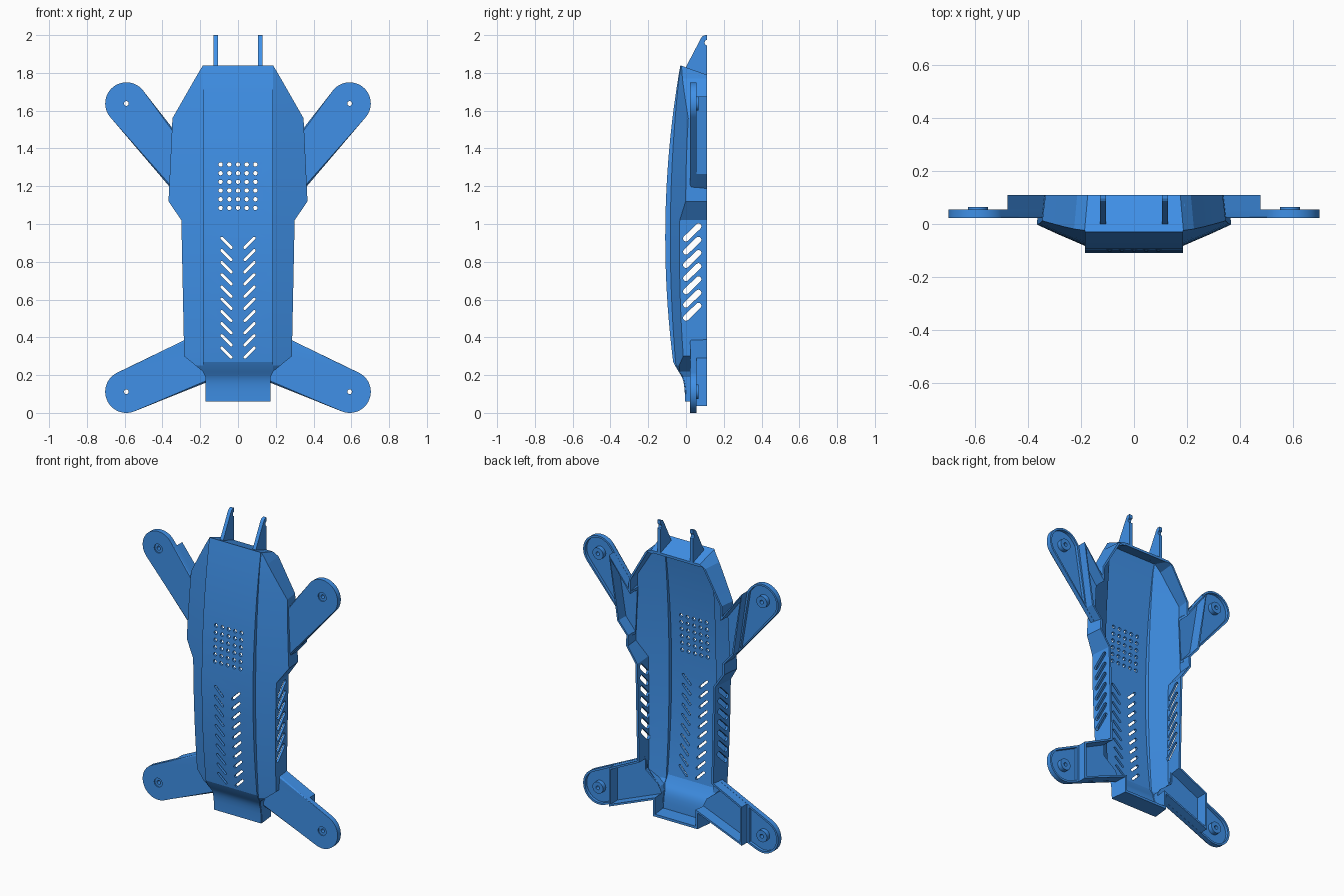
import bpy, bmesh
from math import sin, cos, pi, radians, atan2
from mathutils import Vector

if "Cube" in bpy.data.objects:
    bpy.data.objects.remove(bpy.data.objects["Cube"])

T = 0.016      # shell thickness
BACK = 0.11    # rear rim

blue = bpy.data.materials.new("blue_plastic")
blue.diffuse_color = (0.05, 0.28, 0.80, 1)
blue.use_nodes = True
blue.node_tree.nodes["Principled BSDF"].inputs["Base Color"].default_value = blue.diffuse_color


def make_object(name, bm):
    bmesh.ops.recalc_face_normals(bm, faces=bm.faces)
    mesh = bpy.data.meshes.new(name)
    bm.to_mesh(mesh)
    bm.free()
    mesh.materials.append(blue)
    ob = bpy.data.objects.new(name, mesh)
    bpy.context.collection.objects.link(ob)
    return ob


def prism(name, outlines, lo, hi, axis='y', bevel=0):
    """Extrude one or more outlines along x (y,z points) or y (x,z points)."""
    bm = bmesh.new()
    for pts in outlines:
        place = (lambda p, d: (d, p[0], p[1])) if axis == 'x' else (lambda p, d: (p[0], d, p[1]))
        a = [bm.verts.new(place(p, lo)) for p in pts]
        b = [bm.verts.new(place(p, hi)) for p in pts]
        front = bm.faces.new(a)
        bm.faces.new(b[::-1])
        for i in range(len(a)):
            j = (i + 1) % len(a)
            bm.faces.new((a[i], b[i], b[j], a[j]))
        if bevel:
            bmesh.ops.bevel(bm, geom=list(front.edges), offset=bevel, segments=3,
                            profile=0.5, affect='EDGES')
    return make_object(name, bm)


def mirror(ob):
    ob.modifiers.new("mirror", 'MIRROR')
    return ob


def apply_all(ob):
    bpy.context.view_layer.objects.active = ob
    for m in list(ob.modifiers):
        bpy.ops.object.modifier_apply(modifier=m.name)


def cut(ob, cutter, keep=False):
    m = ob.modifiers.new("cut", 'BOOLEAN')
    m.operation, m.solver, m.object = 'DIFFERENCE', 'EXACT', cutter
    apply_all(ob)
    if not keep:
        bpy.data.objects.remove(cutter)


def smooth(ob, deg):
    bpy.ops.object.select_all(action='DESELECT')
    ob.select_set(True)
    bpy.context.view_layer.objects.active = ob
    bpy.ops.object.shade_smooth_by_angle(angle=radians(deg))


def interp(table, z):
    for (z0, v0), (z1, v1) in zip(table, table[1:]):
        if z <= z1:
            return v0 + (v1 - v0) * max(0, (z - z0) / (z1 - z0))
    return table[-1][1]


def arc(c, r, a0, a1, n):
    return [(c[0] + r * cos(a0 + (a1 - a0) * i / n), c[1] + r * sin(a0 + (a1 - a0) * i / n))
            for i in range(n + 1)]


def circle(c, r, n=20):
    return arc(c, r, 0, 2 * pi, n)[:-1]


def capsule(c, dx, dz, r):
    a = atan2(dz, dx)
    return (arc((c[0] + dx, c[1] + dz), r, a - pi / 2, a + pi / 2, 8)
            + arc((c[0] - dx, c[1] - dz), r, a + pi / 2, a + 3 * pi / 2, 8))


def inset(pts, d):
    """Mitred inward offset of a clockwise outline."""
    out, n = [], len(pts)
    for i in range(n):
        p, q, s = (Vector(pts[k % n]) for k in (i - 1, i, i + 1))
        u, v = (q - p).normalized(), (s - q).normalized()
        n1, n2 = Vector((u.y, -u.x)), Vector((v.y, -v.x))
        m = n1 + n2
        out.append(tuple(q + m * (d / max(0.3, m.dot(n1)))))
    return out


# Body: lofted cross-sections with a raised front panel and sloping shoulders
WIDTH = [(.06, .172), (.19, .172), (.22, .187), (.30, .285), (1.02, .30),
         (1.12, .368), (1.56, .347), (1.84, .187)]
TAIL = [(.06, -.005), (.12, -.007), (.15, -.011), (.17, -.015), (.19, -.022), (.205, -.030),
        (.22, -.040), (.25, -.058), (.27, -.069)]
ROWS = ([z for z, _ in TAIL] + [.30] + [.30 + .09 * i for i in range(1, 8)]
        + [1.02, 1.12] + [1.12 + .11 * i for i in range(1, 4)] + [1.56, 1.63, 1.70, 1.77, 1.84])


def loft_body(name, t, back):
    bm = bmesh.new()
    rings = []
    for i, z in enumerate(ROWS):
        w = interp(WIDTH, z)
        p = min(.185, w - .002)
        k = ((z - .93) / .91) ** 2
        yp = interp(TAIL, z) if z < .27 else -.11 + .08 * k
        yc = max(yp + .005, -.083 + .053 * k)
        yr = yc + .43 * (w - p)
        half = [(p - t, yp + t), (p - t, yc + t), (w - t, yr + t), (w - .012 - t, back)]
        top = i == len(ROWS) - 1
        zz = z + (t if i == 0 else -t if top else 0)
        ring = half + [(-x, y) for x, y in half[::-1]]
        rings.append([bm.verts.new((x, y, zz - (.357 * (y + .03) if top else 0))) for x, y in ring])
    for a, b in zip(rings, rings[1:]):
        for j in range(8):
            bm.faces.new((a[j], a[(j + 1) % 8], b[(j + 1) % 8], b[j]))
    bm.faces.new(rings[0])
    bm.faces.new(rings[-1])
    bmesh.ops.triangulate(bm, faces=[f for f in bm.faces if len(f.verts) == 8])
    return make_object(name, bm)


body = loft_body("body_shell", 0, BACK)
cut(body, loft_body("hollow", T, BACK + .02))

# Front grille holes and chevron vents
vents = [circle((.046 * i, 1.085 + .046 * j), .0115, 14) for i in range(-2, 3) for j in range(6)]
vents += [capsule((s * .061, .90 - .0645 * i), s * .025, .025, .0075)
          for s in (-1, 1) for i in range(10)]
cut(body, prism("vent_cutter", vents, -.2, -.04))

# Side vents, through both walls
side = [capsule((.033, .955 - .07 * i), .033, .032, .0155) for i in range(7)]
cut(body, prism("side_cutter", side, -.5, .5, 'x'))


# Arms: hub centre, tangent angles, wall-side root points, cross wall x at top and bottom
def at_x(a, b, x):
    f = (x - a[0]) / (b[0] - a[0])
    return (x, a[1] + f * (b[1] - a[1]))


ARMS = {
    "upper": ((.591, 1.638), 141, -41, [(.34, 1.171), (.325, 1.479)], .48, .42),
    "lower": ((.591, .112), 66, -111, [(.155, .166), (.175, .235), (.27, .31), (.265, .394)], .48, .48),
}
for label, (hub, a0, a1, root, xt, xb) in ARMS.items():
    tip = arc(hub, .112, radians(a0), radians(a1), 28)
    ct, cb = at_x(tip[0], root[-1], xt), at_x(tip[-1], root[0], xb)
    box = [ct, cb] + root
    deep = [ct, cb, at_x(cb, root[0], root[0][0] - .045), at_x(ct, root[-1], root[-1][0] - .045)]
    wire_pocket = prism("wire_pocket", [inset(deep, .013)], .036, .2)

    plate = prism(label + "_arm", [tip + root], .022, .055, bevel=.009)
    cut(plate, prism("hub_pocket", [inset([ct] + tip[1:-1] + [cb], .013)], .036, .2))
    cut(plate, wire_pocket, keep=True)
    cut(plate, prism("screw_hole", [circle(hub, .0125)], 0, .2))
    cut(plate, prism("screw_recess", [circle(hub, .029)], 0, .029))
    smooth(plate, 12)
    mirror(plate)

    wall = prism(label + "_arm_wall", [inset(box, .001)], .03, BACK)
    cut(wall, wire_pocket, keep=True)
    mirror(wall)

    boss = prism(label + "_screw_boss", [circle(hub, .038, 24)], .03, .065)
    cut(boss, prism("boss_hole", [circle(hub, .0125)], 0, .2))
    smooth(boss, 35)
    mirror(boss)

    # Open the body wall into the arm channel
    cut(body, mirror(wire_pocket))

smooth(body, 14)

# Hinge lugs on the top edge
lug = [(.11, 1.775), (.11, 1.945), (.101, 1.950), (.098, 1.960), (.101, 1.970), (.11, 1.975),
       (.11, 2.0), (.097, 1.999), (.087, 1.994), (.079, 1.983), (0, 1.832), (0, 1.812)]
mirror(prism("hinge_lug", [lug], .106, .129, 'x'))
